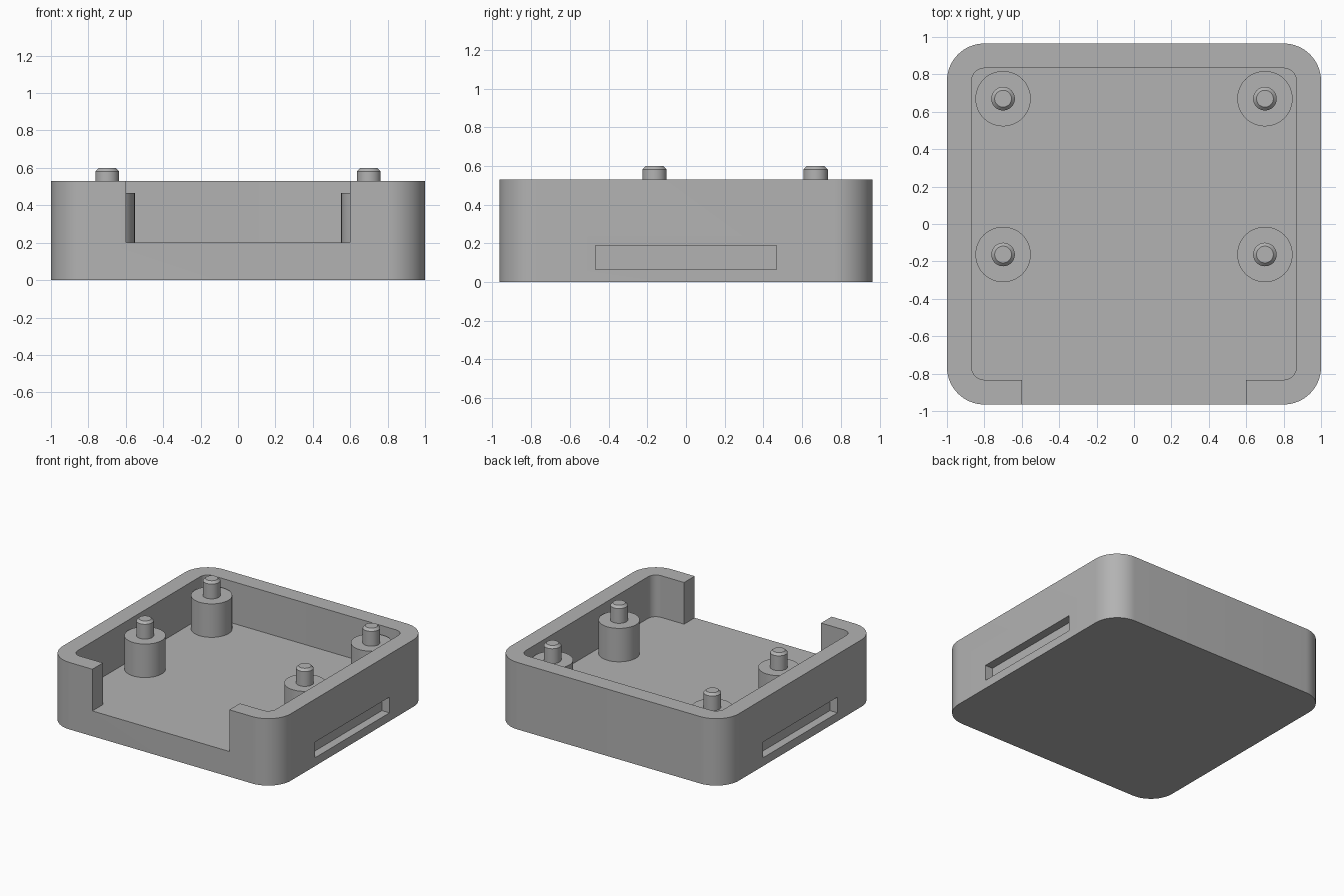
import bpy
import bmesh
from math import cos, sin, pi, radians

if "Cube" in bpy.data.objects:
    bpy.data.objects.remove(bpy.data.objects["Cube"], do_unlink=True)

grey = bpy.data.materials.new("plain grey")
grey.use_nodes = True
COLOUR = (0.45, 0.45, 0.45, 1)
grey.diffuse_color = COLOUR
grey.node_tree.nodes["Principled BSDF"].inputs["Base Color"].default_value = COLOUR

HALF_X, HALF_Y, HEIGHT = 1.0, 0.965, 0.53
FLOOR, WALL = 0.2, 0.132


def rounded_outline(hx, hy, r, steps=16):
    """Counter-clockwise rounded rectangle, starting at the front right corner."""
    points = []
    for k, (sx, sy) in enumerate([(1, -1), (1, 1), (-1, 1), (-1, -1)]):
        for i in range(steps + 1):
            a = pi / 2 * (k - 1 + i / steps)
            points.append((sx * (hx - r) + r * cos(a), sy * (hy - r) + r * sin(a)))
    return points


def prism(name, outline, z0, z1):
    bm = bmesh.new()
    face = bm.faces.new([bm.verts.new((x, y, z0)) for x, y in outline])
    top = bmesh.ops.extrude_face_region(bm, geom=[face])["geom"]
    bmesh.ops.translate(bm, vec=(0, 0, z1 - z0),
                        verts=[v for v in top if isinstance(v, bmesh.types.BMVert)])
    bmesh.ops.recalc_face_normals(bm, faces=bm.faces)
    return add_object(name, bm)


def add_object(name, bm):
    mesh = bpy.data.meshes.new(name)
    bm.to_mesh(mesh)
    bm.free()
    mesh.materials.append(grey)
    obj = bpy.data.objects.new(name, mesh)
    bpy.context.collection.objects.link(obj)
    return obj


def activate(obj):
    bpy.ops.object.select_all(action="DESELECT")
    obj.select_set(True)
    bpy.context.view_layer.objects.active = obj


def smooth(obj):
    activate(obj)
    bpy.ops.object.shade_smooth_by_angle(angle=radians(30))


def cut(obj, cutter):
    cutter.hide_render = True
    mod = obj.modifiers.new("cut", "BOOLEAN")
    mod.operation, mod.solver, mod.object = "DIFFERENCE", "EXACT", cutter
    activate(obj)
    bpy.ops.object.modifier_apply(modifier=mod.name)
    bpy.data.objects.remove(cutter, do_unlink=True)


# Tray with a rounded cavity that opens through the front wall
tray = prism("tray", rounded_outline(HALF_X, HALF_Y, 0.2), 0, HEIGHT)
inner_y = HALF_Y - WALL
cavity = rounded_outline(HALF_X - WALL, inner_y, 0.068)
opening = [(-0.6, -inner_y), (-0.6, -1.2), (0.6, -1.2), (0.6, -inner_y)]
cut(tray, prism("cavity_cutter", cavity + opening, FLOOR, 0.8))

# Shallow slot in each side wall
for side in (-1, 1):
    x0, x1 = side * (HALF_X - 0.066), side * 1.1
    slot = [(x0, -0.467), (x1, -0.467), (x1, 0.467), (x0, 0.467)]
    cut(tray, prism("slot_cutter", slot, 0.066, 0.19))
smooth(tray)


# Standoff with a chamfered locating pin, turned from one stepped profile
PROFILE = [(0.148, FLOOR - 0.02), (0.148, 0.465), (0.063, 0.465),
           (0.063, 0.582), (0.045, 0.6)]


def standoff(name, cx, cy, sides=48):
    bm = bmesh.new()
    rings = [[bm.verts.new((cx + r * cos(2 * pi * i / sides),
                            cy + r * sin(2 * pi * i / sides), z))
              for i in range(sides)] for r, z in PROFILE]
    for low, high in zip(rings, rings[1:]):
        for i in range(sides):
            j = (i + 1) % sides
            bm.faces.new((low[i], low[j], high[j], high[i]))
    bm.faces.new(rings[-1])
    bm.faces.new(rings[0][::-1])
    smooth(add_object(name, bm))


for depth, cy in (("front", -0.163), ("back", 0.67)):
    for side, cx in (("left", 0.7), ("right", -0.7)):
        standoff(f"{depth}_{side}_standoff", cx, cy)
